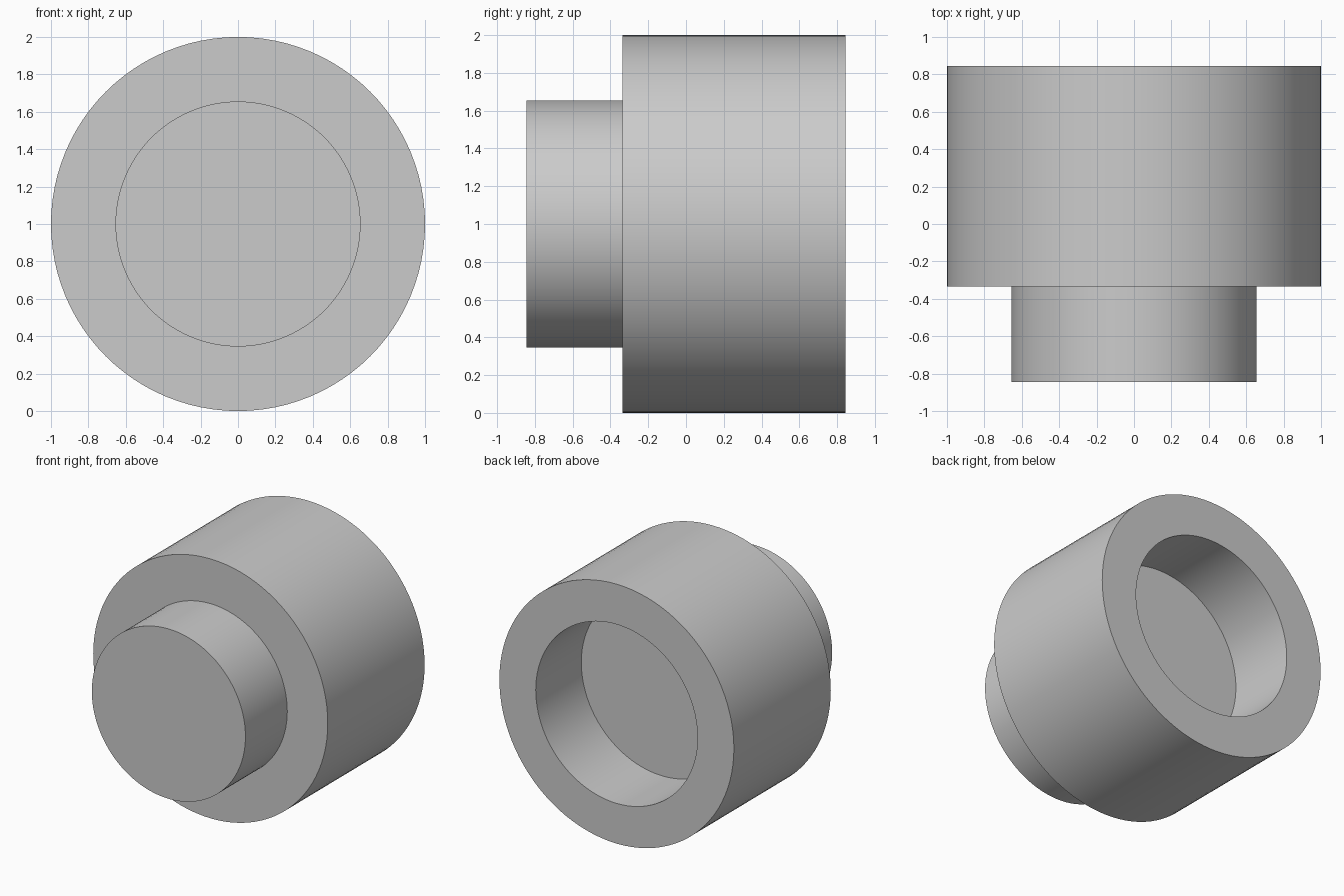
import bpy
import bmesh
import math
from mathutils import Matrix, Vector

cube = bpy.data.objects.get("Cube")
if cube:
    bpy.data.objects.remove(cube, do_unlink=True)

SEGMENTS = 96

grey = bpy.data.materials.new("plain grey")
grey.use_nodes = True
colour = (0.6, 0.6, 0.6, 1)
grey.diffuse_color = colour
grey.node_tree.nodes["Principled BSDF"].inputs["Base Color"].default_value = colour


def turned_part(name, profile):
    """Spin a (radius, y) profile around the horizontal axis at z = 1."""
    bm = bmesh.new()
    verts = [bm.verts.new((r, y, 1)) for r, y in profile]
    edges = [bm.edges.new(pair) for pair in zip(verts, verts[1:])]
    bmesh.ops.spin(bm, geom=verts + edges, cent=Vector((0, 0, 1)), axis=(0, 1, 0),
                   angle=math.tau, steps=SEGMENTS, use_duplicate=False)
    bmesh.ops.remove_doubles(bm, verts=bm.verts, dist=0.0005)
    # Close the flat discs left open at the ends of the profile
    bmesh.ops.holes_fill(bm, edges=[e for e in bm.edges if e.is_boundary], sides=0)
    bmesh.ops.recalc_face_normals(bm, faces=bm.faces)
    mesh = bpy.data.meshes.new(name)
    bm.to_mesh(mesh)
    bm.free()
    mesh.materials.append(grey)
    part = bpy.data.objects.new(name, mesh)
    bpy.context.collection.objects.link(part)
    bpy.ops.object.select_all(action="DESELECT")
    part.select_set(True)
    bpy.context.view_layer.objects.active = part
    bpy.ops.object.shade_smooth_by_angle(angle=math.radians(30))
    return part


# One solid: front stud, shoulder, wide body and round socket in the back
turned_part("stepped_cylinder", [
    (0.655, -0.845), (0.655, -0.335), (1, -0.335),
    (1, 0.845), (0.69, 0.845), (0.69, 0.29),
])
